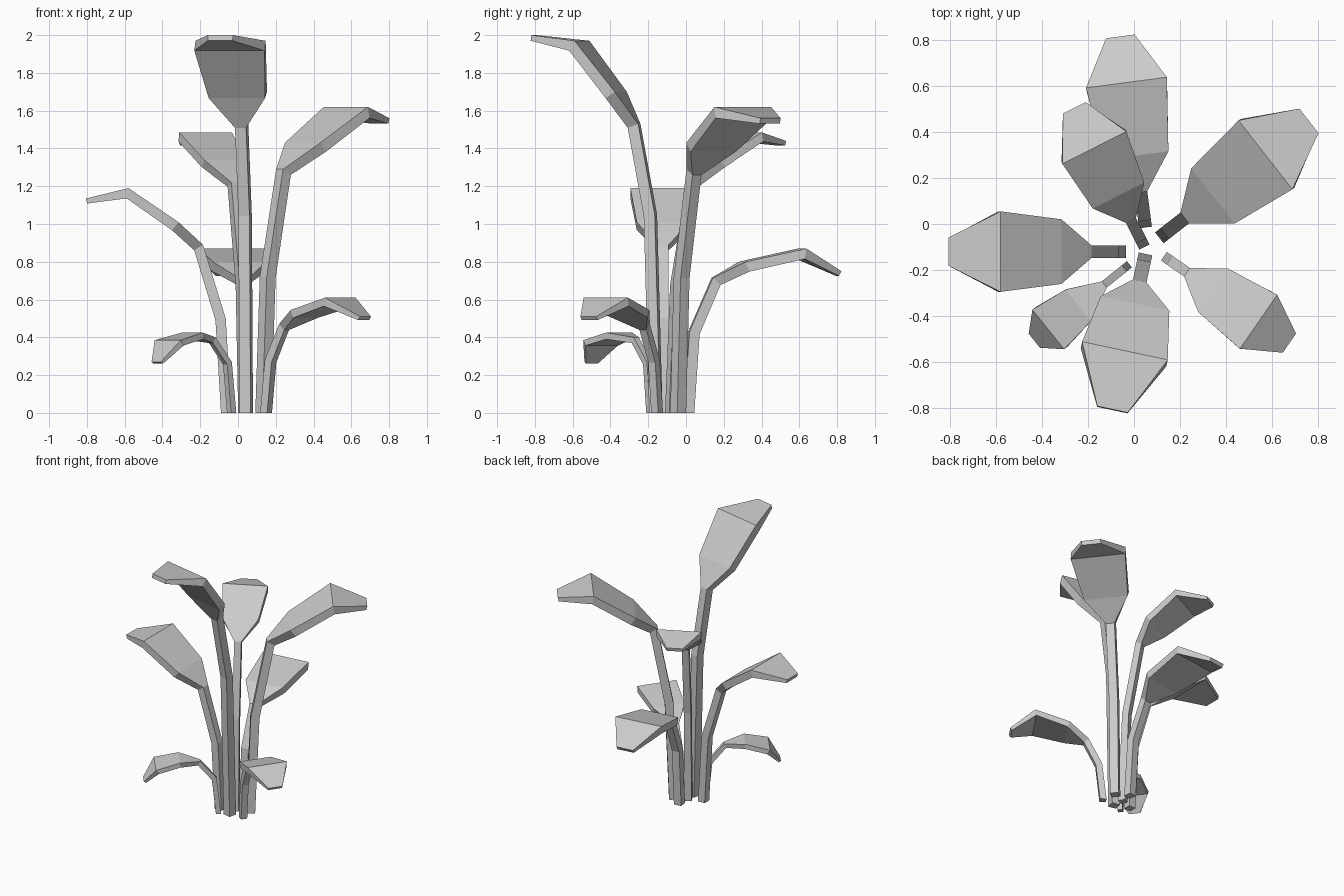
import bpy, bmesh, math
from mathutils import Vector

cube = bpy.data.objects.get("Cube")
if cube:
    bpy.data.objects.remove(cube, do_unlink=True)

grey = bpy.data.materials.new("plain grey")
grey.use_nodes = True
colour = (0.6, 0.6, 0.6, 1)
grey.diffuse_color = colour
grey.node_tree.nodes["Principled BSDF"].inputs["Base Color"].default_value = colour

# Shared cross-sections: base, stem bend, stem top, blade start, widest, tip
WIDTHS = (0.06, 0.06, 0.06, 0.305, 0.38, 0.135)
THICKNESS = (0.06, 0.06, 0.06, 0.06, 0.06, 0.03)


def make_leaf(name, base, angle, scale, profile):
    """Sweep a flat bar along the (outward, height) profile, widening to a blade."""
    out = Vector((math.cos(math.radians(angle)), math.sin(math.radians(angle)), 0))
    side = Vector((-out.y, out.x, 0))
    up = Vector((0, 0, 1))
    origin = Vector((*base, 0))
    points = [Vector((0, 0))] + [Vector(p) for p in profile]
    bm = bmesh.new()
    rings = []
    for i, p in enumerate(points):
        before = (p - points[i - 1]).normalized() if i else Vector((0, 1))
        after = (points[i + 1] - p).normalized() if i < len(points) - 1 else before
        along = (before + after).normalized() if i else Vector((0, 1))
        under = p + Vector((along.y, -along.x)) * THICKNESS[i] * scale
        half = side * WIDTHS[i] * scale / 2
        corners = ((p, half), (p, -half), (under, -half), (under, half))
        rings.append([bm.verts.new(origin + out * q.x + up * q.y + h) for q, h in corners])
    for a, b in zip(rings, rings[1:]):
        for k in range(4):
            n = (k + 1) % 4
            bm.faces.new((a[k], a[n], b[n], b[k]))
    bm.faces.new(rings[0])
    bm.faces.new(rings[-1])
    bmesh.ops.recalc_face_normals(bm, faces=bm.faces)
    mesh = bpy.data.meshes.new(name)
    bm.to_mesh(mesh)
    bm.free()
    mesh.materials.append(grey)
    bpy.context.collection.objects.link(bpy.data.objects.new(name, mesh))


# Tall leaves
make_leaf("front_tall_leaf", (0.05, -0.13), -102, 1.0,
          [(0.03, 1.05), (0.12, 1.53), (0.22, 1.7), (0.43, 1.97), (0.69, 2.0)])
make_leaf("back_left_tall_leaf", (0.11, -0.06), 38, 1.0,
          [(0.03, 0.72), (0.14, 1.29), (0.295, 1.43), (0.585, 1.62), (0.825, 1.56)])
make_leaf("back_right_tall_leaf", (0.045, -0.1), 116.7, 0.82,
          [(0.03, 0.68), (0.13, 1.22), (0.25, 1.34), (0.483, 1.485), (0.677, 1.44)])

# Middle leaves
make_leaf("right_middle_leaf", (-0.035, -0.12), 180, 0.92,
          [(0.03, 0.5), (0.15, 0.89), (0.28, 1.01), (0.545, 1.19), (0.77, 1.135)])
make_leaf("back_middle_leaf", (0.05, -0.015), 97.5, 0.93,
          [(0.03, 0.43), (0.155, 0.715), (0.315, 0.8), (0.635, 0.87), (0.837, 0.75)])

# Low leaves
make_leaf("front_left_low_leaf", (0.13, -0.14), -34.7, 0.75,
          [(0.03, 0.28), (0.122, 0.47), (0.26, 0.545), (0.5, 0.61), (0.663, 0.51)])
make_leaf("front_right_low_leaf", (-0.02, -0.175), 218.8, 0.58,
          [(0.03, 0.27), (0.14, 0.4), (0.285, 0.425), (0.452, 0.385), (0.53, 0.27)])
